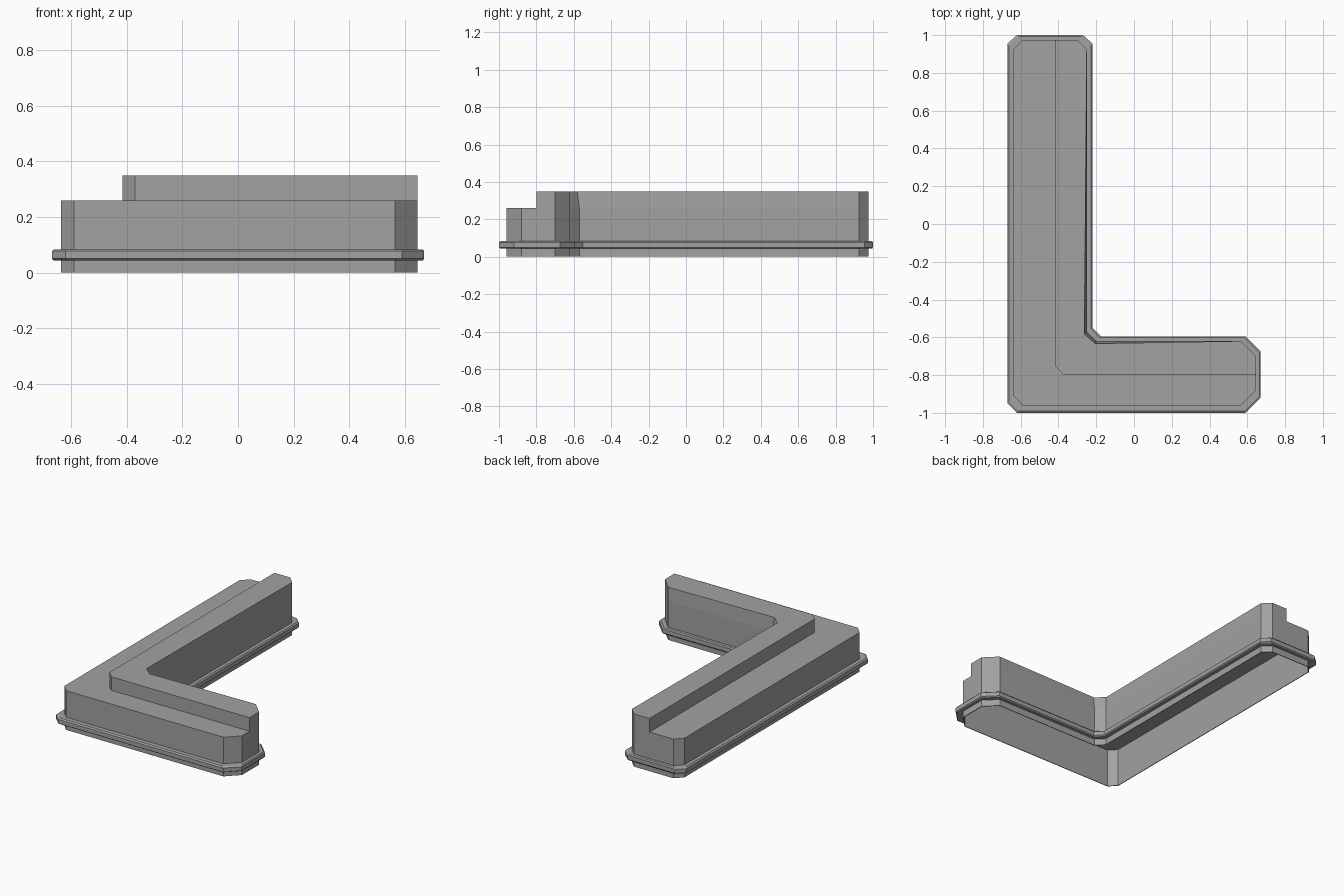
import bpy
import bmesh

cube = bpy.data.objects.get("Cube")
if cube:
    bpy.data.objects.remove(cube, do_unlink=True)

# One plain grey for everything
grey = bpy.data.materials.new("stone_grey")
grey.use_nodes = True
GREY = (0.36, 0.36, 0.36, 1)
grey.diffuse_color = GREY
bsdf = next(n for n in grey.node_tree.nodes if n.type == 'BSDF_PRINCIPLED')
bsdf.inputs["Base Color"].default_value = GREY

LEDGE, TOP = 0.26, 0.35


def loop(bm, points, z):
    return [bm.verts.new((x, y, z)) for x, y in points]


def bridge(bm, low, high, closed=True):
    """Quads between two equal rows of vertices."""
    n = len(low)
    for i in range(n if closed else n - 1):
        j = (i + 1) % n
        bm.faces.new((low[i], low[j], high[j], high[i]))


def finish(bm, name):
    mesh = bpy.data.meshes.new(name)
    bm.to_mesh(mesh)
    bm.free()
    mesh.materials.append(grey)
    obj = bpy.data.objects.new(name, mesh)
    bpy.context.collection.objects.link(obj)
    return obj


# Outlines run counter-clockwise from the front; ridge part comes second
ridge_start, ridge_end = (0.645, -0.80), (-0.415, 0.975)
front = [(-0.59, -0.96), (0.565, -0.96), (0.645, -0.88)]
inner = [(0.645, -0.70), (0.565, -0.62), (-0.20, -0.62),
         (-0.25, -0.57), (-0.25, 0.925), (-0.30, 0.975)]
outer = [(-0.59, 0.975), (-0.637, 0.925), (-0.637, -0.91)]
step = [(-0.37, -0.80), (-0.415, -0.755)]

# Hollow body: lower walls, ledge, riser, leaning ridge walls and cap
bm = bmesh.new()
outline = front + [ridge_start] + inner + [ridge_end] + outer
base = loop(bm, outline, 0)
mid = loop(bm, outline, LEDGE)
bridge(bm, base, mid)

first, last = len(front), len(front) + len(inner) + 1
ridge_low = mid[first:last + 1]
step_low = loop(bm, step, LEDGE)
bm.faces.new(mid[:first + 1] + step_low + mid[last:])

lean = {2: (-0.205, -0.633), 3: (-0.263, -0.582)}
inner_top = [lean.get(i, p) for i, p in enumerate(inner)]
ridge_high = loop(bm, [ridge_start] + inner_top + [ridge_end], TOP)
step_high = loop(bm, step, TOP)
bridge(bm, ridge_low, ridge_high, closed=False)
bridge(bm, [ridge_low[-1]] + step_low[::-1] + [ridge_low[0]],
       [ridge_high[-1]] + step_high[::-1] + [ridge_high[0]], closed=False)
bm.faces.new(ridge_high + step_high[::-1])
body = finish(bm, "wall_shell")
shell = body.modifiers.new("thickness", 'SOLIDIFY')
shell.thickness = 0.005
shell.offset = -1

# Trim band around the base with bevelled lips
wall = front + inner + outer
rim = [(-0.62, -1), (0.59, -1), (0.67, -0.92), (0.67, -0.675),
       (0.59, -0.595), (-0.175, -0.595), (-0.22, -0.55), (-0.22, 0.955),
       (-0.27, 1), (-0.62, 1), (-0.67, 0.955), (-0.67, -0.95)]


def between(t):
    return [(a + (c - a) * t, b + (d - b) * t)
            for (a, b), (c, d) in zip(wall, rim)]


bm = bmesh.new()
section = [(0, 0.043), (0.75, 0.043), (1, 0.05), (1, 0.077), (0.75, 0.084), (0, 0.084)]
rows = [loop(bm, between(t), z) for t, z in section]
for low, high in zip(rows, rows[1:]):
    bridge(bm, low, high)
finish(bm, "base_trim")
